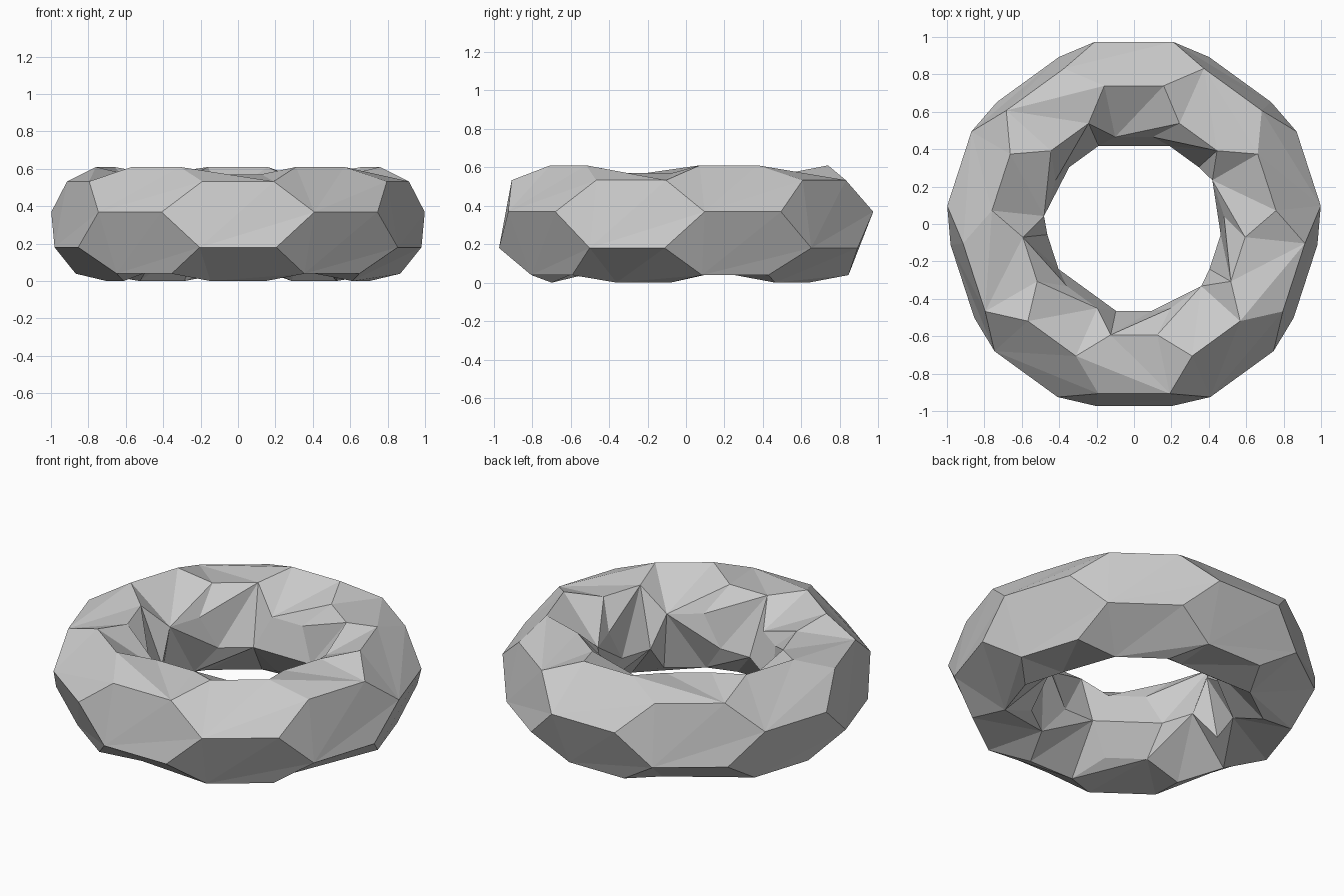
import bpy, bmesh
from math import sin, cos, radians

cube = bpy.data.objects.get("Cube")
if cube:
    bpy.data.objects.remove(cube)

RINGS, FOLDS = 10, 5            # hexagon rows around the tube, hexagons per row
RING_R, TUBE_W, TUBE_H = 0.735, 0.275, 0.3067


def row_centre(row):
    """Angle of the first hexagon whose side corners lie on this row."""
    return -90 if row % 2 == 0 else -54


def point(row, angle):
    p, a = radians(12 + 36 * row), radians(angle)
    r = RING_R + TUBE_W * cos(p)
    return (r * cos(a), r * sin(a) - 0.008, 0.305 + TUBE_H * sin(p))


# Corner from which each warped hexagon is split into triangles
# (0 top low, 1 top high, 2 side high, 3 bottom high, 4 bottom low, 5 side low)
FAN = {2: 1, 3: 3, 4: 0, 5: 1}

bm = bmesh.new()
verts = {}


def corner(row, angle):
    key = (row % RINGS, angle % 360)
    if key not in verts:
        verts[key] = bm.verts.new(point(*key))
    return verts[key]


# Hexagon tiles wrapped around the ring
for row in range(RINGS):
    for k in range(FOLDS):
        c = row_centre(row) + 72 * k
        tile = [corner(row - 1, c - 12), corner(row - 1, c + 12), corner(row, c + 24),
                corner(row + 1, c + 12), corner(row + 1, c - 12), corner(row, c - 24)]
        start = FAN.get(row, 0)
        if row == 5 and c % 360 in (90, 234):
            start = 5
        tile = tile[start:] + tile[:start]
        for i in range(1, 5):
            bm.faces.new((tile[0], tile[i], tile[i + 1]))

bmesh.ops.recalc_face_normals(bm, faces=bm.faces)
mesh = bpy.data.meshes.new("hexagon_ring")
bm.to_mesh(mesh)
bm.free()
ring = bpy.data.objects.new("hexagon_ring", mesh)
bpy.context.collection.objects.link(ring)

# Plain grey surface
grey = bpy.data.materials.new("light_grey")
grey.use_nodes = True
colour = (0.6, 0.6, 0.6, 1)
grey.diffuse_color = colour
grey.node_tree.nodes["Principled BSDF"].inputs["Base Color"].default_value = colour
mesh.materials.append(grey)
